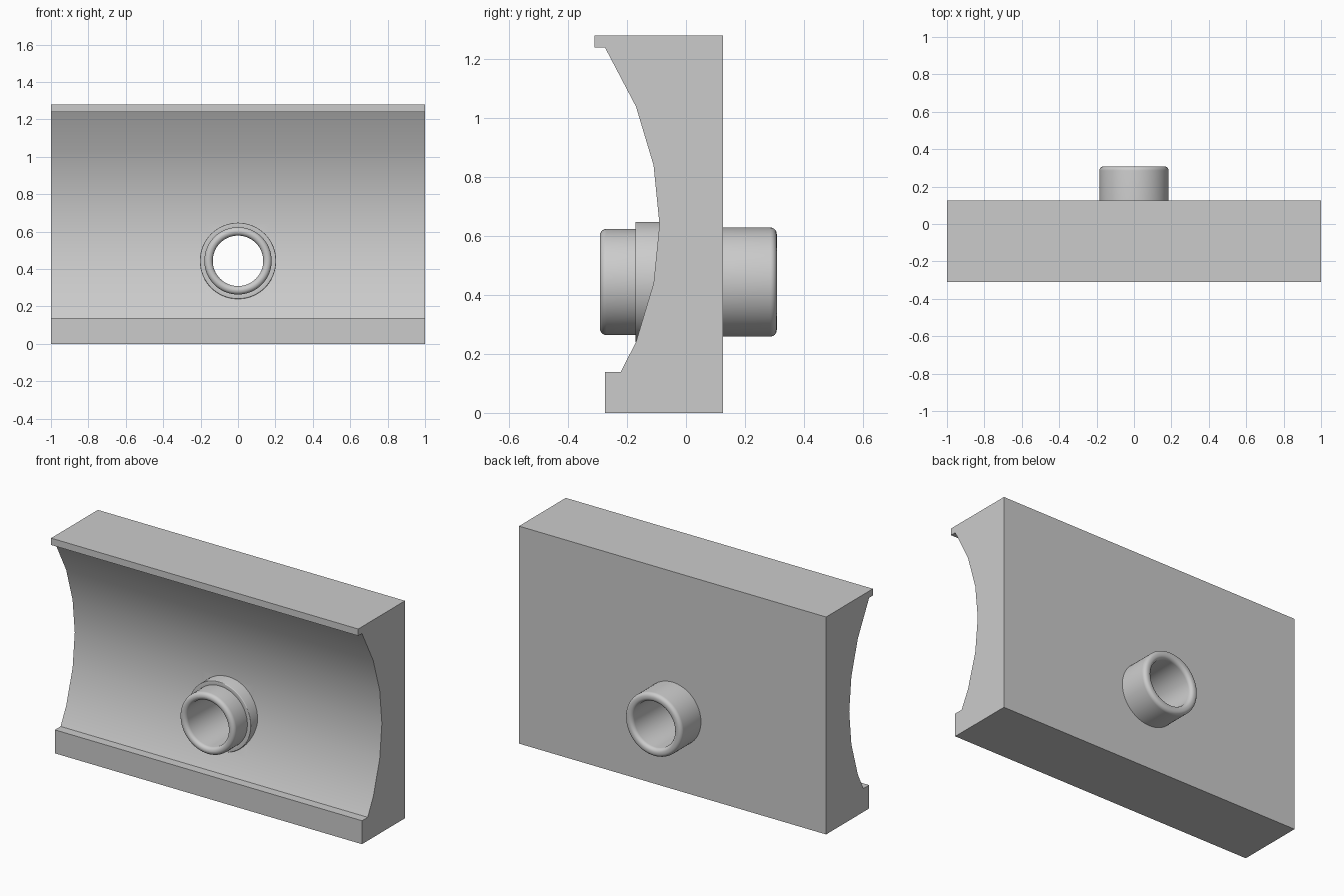
import bpy, bmesh, math

cube = bpy.data.objects.get("Cube")
if cube:
    bpy.data.objects.remove(cube, do_unlink=True)

GREY = (0.6, 0.6, 0.6, 1)
mat = bpy.data.materials.new("plain grey")
mat.use_nodes = True
mat.diffuse_color = GREY
mat.node_tree.nodes["Principled BSDF"].inputs["Base Color"].default_value = GREY

BORE_Z = 0.444


def make_object(name, bm):
    bmesh.ops.recalc_face_normals(bm, faces=bm.faces)
    mesh = bpy.data.meshes.new(name)
    bm.to_mesh(mesh)
    bm.free()
    mesh.materials.append(mat)
    obj = bpy.data.objects.new(name, mesh)
    bpy.context.collection.objects.link(obj)
    return obj


def smooth(obj, degrees):
    bpy.ops.object.select_all(action="DESELECT")
    obj.select_set(True)
    bpy.context.view_layer.objects.active = obj
    bpy.ops.object.shade_smooth_by_angle(angle=math.radians(degrees))


def extrude_profile(name, profile, stations):
    """Sweep a closed (y, z) outline through the given x stations."""
    bm = bmesh.new()
    rings = [[bm.verts.new((x, y, z)) for y, z in profile] for x in stations]
    n = len(profile)
    for a, b in zip(rings, rings[1:]):
        for i in range(n):
            j = (i + 1) % n
            bm.faces.new((a[i], a[j], b[j], b[i]))
    bm.faces.new(rings[0])
    bm.faces.new(rings[-1])
    return make_object(name, bm)


def lathe(name, profile, sides=64):
    """Revolve a closed (radius, y) outline around the bore axis."""
    bm = bmesh.new()
    rings = []
    for s in range(sides):
        a = 2 * math.pi * s / sides
        rings.append([bm.verts.new((r * math.cos(a), y, BORE_Z + r * math.sin(a)))
                      for r, y in profile])
    n = len(profile)
    for s in range(sides):
        a, b = rings[s], rings[(s + 1) % sides]
        for i in range(n):
            j = (i + 1) % n
            bm.faces.new((a[i], a[j], b[j], b[i]))
    return make_object(name, bm)


def arc(r, y, radius, start, end, steps=6):
    """Points of a rounded corner in (radius, y), angles in degrees."""
    angles = [math.radians(start + (end - start) * i / steps) for i in range(steps + 1)]
    return [(r + radius * math.cos(a), y + radius * math.sin(a)) for a in angles]


# Block with a scooped front and a lip along the top and bottom
scoop = [(-0.275, 1.24), (-0.17, 1.04), (-0.11, 0.84), (-0.09, 0.64),
         (-0.11, 0.44), (-0.17, 0.24), (-0.222, 0.138)]
outline = [(0.125, 0), (0.125, 1.28), (-0.31, 1.28), (-0.31, 1.24)]
outline += scoop + [(-0.275, 0.138), (-0.275, 0)]
block = extrude_profile("block", outline, (-1, -0.17, 0.17, 1))

# Hole through the block, hidden behind the sleeve wall
cutter = lathe("bore_cutter", [(0.001, -0.4), (0.16, -0.4), (0.16, 0.4), (0.001, 0.4)])
bm = bmesh.new()
bmesh.ops.create_cone(bm, cap_ends=True, segments=64, radius1=0.16, radius2=0.16, depth=1)
for v in bm.verts:
    v.co = (v.co.x, v.co.z, BORE_Z - v.co.y)
bmesh.ops.recalc_face_normals(bm, faces=bm.faces)
bm.to_mesh(cutter.data)
bm.free()
cut = block.modifiers.new("bore", "BOOLEAN")
cut.operation = "DIFFERENCE"
cut.solver = "EXACT"
cut.object = cutter
bpy.ops.object.select_all(action="DESELECT")
block.select_set(True)
bpy.context.view_layer.objects.active = block
bpy.ops.object.modifier_apply(modifier=cut.name)
bpy.data.objects.remove(cutter, do_unlink=True)
smooth(block, 30)

# Hollow sleeve with rounded lips and a stepped collar in front
F = 0.022
sleeve_outline = arc(0.135 + F, -0.292 + F, F, 180, 270)
sleeve_outline += arc(0.18 - F, -0.292 + F, F, 270, 360)
sleeve_outline += [(0.18, -0.17)]
sleeve_outline += arc(0.204 - 0.004, -0.172 + 0.004, 0.004, 270, 360, 3)
sleeve_outline += [(0.204, 0.0), (0.185, 0.0)]
sleeve_outline += arc(0.185 - F, 0.308 - F, F, 0, 90)
sleeve_outline += arc(0.135 + F, 0.308 - F, F, 90, 180)
sleeve = lathe("sleeve", sleeve_outline)
smooth(sleeve, 35)
